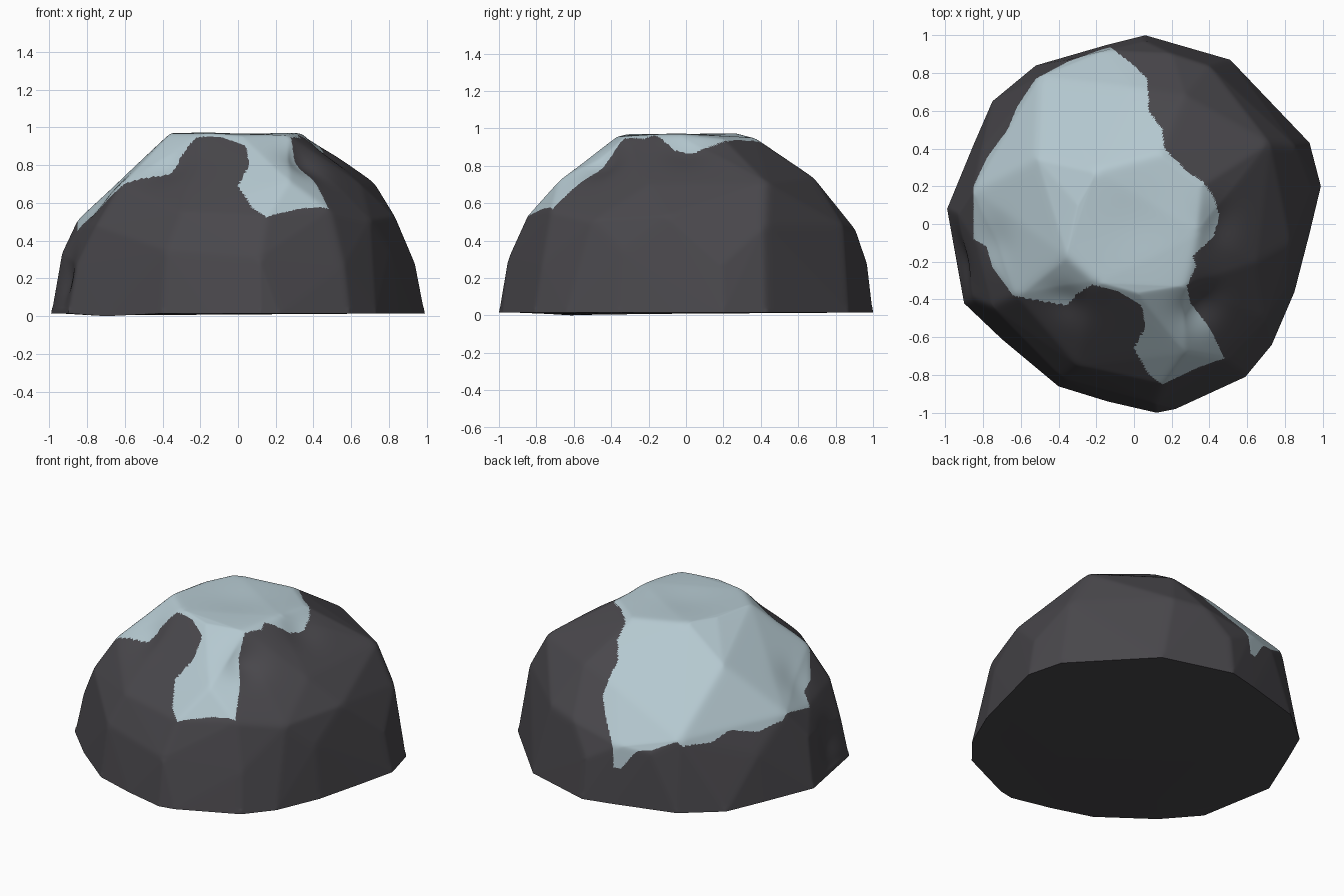
import bpy, bmesh, math
from mathutils import Vector

if "Cube" in bpy.data.objects:
    bpy.data.objects.remove(bpy.data.objects["Cube"])

# Colours
def material(name, rgb):
    m = bpy.data.materials.new(name)
    m.diffuse_color = (*rgb, 1)
    m.use_nodes = True
    m.node_tree.nodes["Principled BSDF"].inputs["Base Color"].default_value = m.diffuse_color
    return m

stone = material("dark_stone", (0.066, 0.063, 0.071))
frost = material("pale_frost", (0.46, 0.58, 0.63))

# Ground outline of the boulder
BASE = [(.99, .2), (.93, .43), (.51, .87), (.06, 1), (-.14, .95),
        (-.52, .84), (-.75, .65), (-.85, .42), (-.99, .08), (-.9, -.42),
        (-.7, -.61), (-.4, -.86), (-.14, -.94), (.12, -1), (.22, -.98),
        (.59, -.81), (.73, -.64), (.85, -.36), (.93, -.05)]

# Corners of the upper facets
CROWN = [(-.36, -.17, .97), (-.2, -.31, .97), (.02, -.37, .955), (.28, -.33, .96),
         (.34, -.05, .975), (.36, .2, .945), (.14, .37, .95), (-.2, .28, .975), (-.3, .1, .97),
         (.27, -.68, .72), (.15, -.85, .53), (.49, -.72, .56), (-.3, -.75, .55),
         (-.62, -.38, .70), (-.84, -.1, .47), (-.85, .18, .51), (-.52, .35, .80),
         (-.5, .78, .47), (-.15, .92, .39), (.0, .72, .66), (.27, .68, .74), (.4, .84, .48),
         (.72, .43, .71), (.85, .42, .48), (.65, -.2, .70), (.83, -.1, .53), (.7, -.5, .51)]

# Shoulder corners that fill out the flanks
SHOULDER = [(.2, .905, .46), (.06, .97, .27), (-.935, .05, .33), (-.75, -.44, .48),
            (-.35, .87, .37)]

# Shallow hollows: centre, depth, radius
HOLLOWS = [((.36, -.45, .84), .055, .12), ((-.36, -.42, .8), .03, .12),
           ((.47, 0, .9), .025, .12), ((0, 0, .97), .012, .2),
           ((-.74, -.1, .6), .02, .12), ((-.93, -.2, .2), .03, .12)]

# Frost patch seen in plan
PATCH = [(-.13, .94), (0, .84), (.07, .77), (.08, .6), (.15, .5), (.16, .4), (.28, .28),
         (.37, .22), (.43, .13), (.45, .03), (.42, -.07), (.31, -.17), (.33, -.22),
         (.28, -.33), (.3, -.42), (.4, -.55), (.48, -.71), (.34, -.76), (.15, -.85),
         (.08, -.8), (0, -.66), (.06, -.55), (.04, -.43), (-.08, -.36), (-.22, -.32),
         (-.3, -.37), (-.36, -.43), (-.48, -.41), (-.64, -.38), (-.75, -.23),
         (-.78, -.12), (-.85, -.08), (-.85, .2), (-.78, .35), (-.67, .5), (-.62, .62),
         (-.52, .77), (-.35, .86)]


def inside(x, y, poly):
    hit = False
    for (ax, ay), (bx, by) in zip(poly, poly[1:] + poly[:1]):
        if (ay > y) != (by > y) and x < (bx - ax) * (y - ay) / (by - ay) + ax:
            hit = not hit
    return hit


# Faceted hull: ground ring (one low corner), lower ring, shoulders and crown
bm = bmesh.new()
for i, (x, y) in enumerate(BASE):
    bm.verts.new((x, y, 0 if (x, y) == (-.7, -.61) else .015))
    if i == 0 or i % 2 == 1 and i > 1:
        bm.verts.new((x * .95, y * .95, .27 + .04 * (i % 3)))
for p in CROWN + SHOULDER:
    bm.verts.new(p)
bmesh.ops.convex_hull(bm, input=bm.verts)
loose = [v for v in bm.verts if not v.link_faces]
bmesh.ops.delete(bm, geom=loose, context='VERTS')

# Open the underside and refine the shell
under = [f for f in bm.faces if all(v.co.z < .03 for v in f.verts)]
bmesh.ops.delete(bm, geom=under, context='FACES')
for _ in range(5):
    bmesh.ops.subdivide_edges(bm, edges=bm.edges[:], cuts=1, use_grid_fill=True)

# Press in the hollows, then soften the ridges
bm.normal_update()
upper = [v for v in bm.verts if v.co.z > .04]
for v in upper:
    push = sum(d * math.exp(-((v.co - Vector(c)).length / r) ** 2) for c, d, r in HOLLOWS)
    v.co -= v.normal * push
for _ in range(8):
    bmesh.ops.smooth_vert(bm, verts=upper, factor=.5,
                          use_axis_x=True, use_axis_y=True, use_axis_z=True)

# Frost on every facet whose plan position lies in the patch
for f in bm.faces:
    c = f.calc_center_median()
    f.material_index = int(c.z > .25 and inside(c.x, c.y, PATCH))

# Underside
rim = [e for e in bm.edges if e.is_boundary]
filled = bmesh.ops.holes_fill(bm, edges=rim, sides=0)
for f in filled['faces']:
    f.material_index = 0
bmesh.ops.triangulate(bm, faces=filled['faces'])
bmesh.ops.recalc_face_normals(bm, faces=bm.faces)

mesh = bpy.data.meshes.new("boulder")
bm.to_mesh(mesh)
bm.free()
mesh.materials.append(stone)
mesh.materials.append(frost)
boulder = bpy.data.objects.new("boulder", mesh)
bpy.context.collection.objects.link(boulder)
bpy.context.view_layer.objects.active = boulder
boulder.select_set(True)
bpy.ops.object.shade_smooth_by_angle(angle=0.6)
